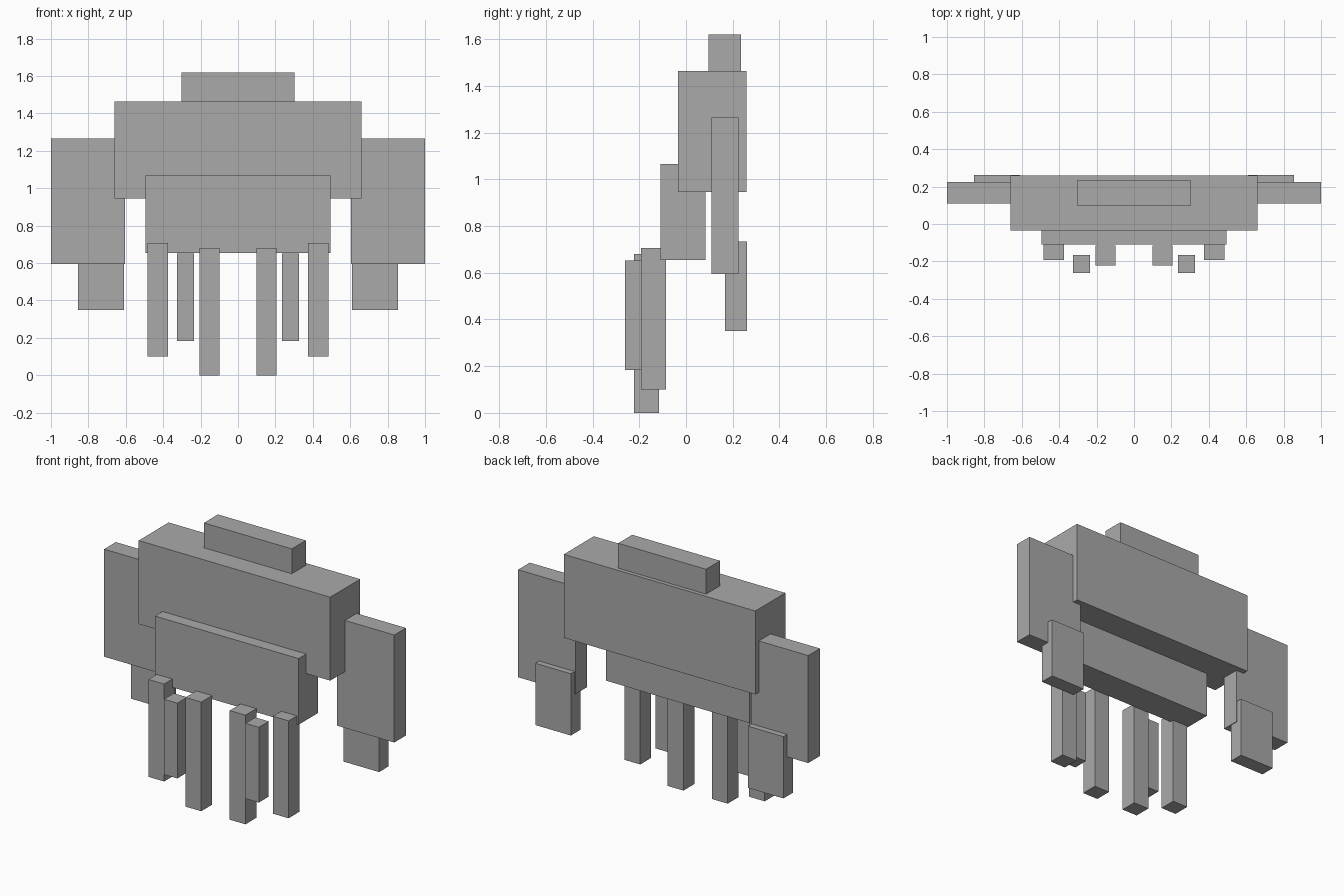
import bpy
import bmesh
from mathutils import Matrix, Vector

if "Cube" in bpy.data.objects:
    bpy.data.objects.remove(bpy.data.objects["Cube"])

grey = bpy.data.materials.new("plain grey")
grey.diffuse_color = (0.4, 0.4, 0.4, 1.0)
grey.use_nodes = True
grey.node_tree.nodes["Principled BSDF"].inputs["Base Color"].default_value = grey.diffuse_color


def box(name, x, y, z):
    """Box spanning the given (min, max) ranges."""
    lo, hi = Vector((x[0], y[0], z[0])), Vector((x[1], y[1], z[1]))
    bm = bmesh.new()
    bmesh.ops.create_cube(bm, size=1.0, matrix=Matrix.Diagonal((hi - lo).to_4d()))
    mesh = bpy.data.meshes.new(name)
    bm.to_mesh(mesh)
    bm.free()
    mesh.materials.append(grey)
    obj = bpy.data.objects.new(name, mesh)
    obj.location = (lo + hi) / 2
    bpy.context.collection.objects.link(obj)


def pair(name, x, y, z):
    """Box on the +x side and its mirror image."""
    box("right_" + name, x, y, z)
    box("left_" + name, (-x[1], -x[0]), y, z)


# Central blocks
box("upper_body", (-0.66, 0.66), (-0.035, 0.26), (0.945, 1.465))
box("head", (-0.303, 0.303), (0.097, 0.235), (1.465, 1.62))
box("lower_body", (-0.495, 0.495), (-0.11, 0.083), (0.655, 1.067))

# Arms at the sides
pair("upper_arm", (0.605, 1.0), (0.11, 0.225), (0.595, 1.265))
pair("lower_arm", (0.61, 0.855), (0.168, 0.262), (0.35, 0.735))

# Three pairs of legs
pair("outer_leg", (0.375, 0.483), (-0.192, -0.085), (0.10, 0.707))
pair("middle_leg", (0.235, 0.327), (-0.262, -0.165), (0.183, 0.652))
pair("inner_leg", (0.098, 0.207), (-0.222, -0.115), (0.0, 0.68))
